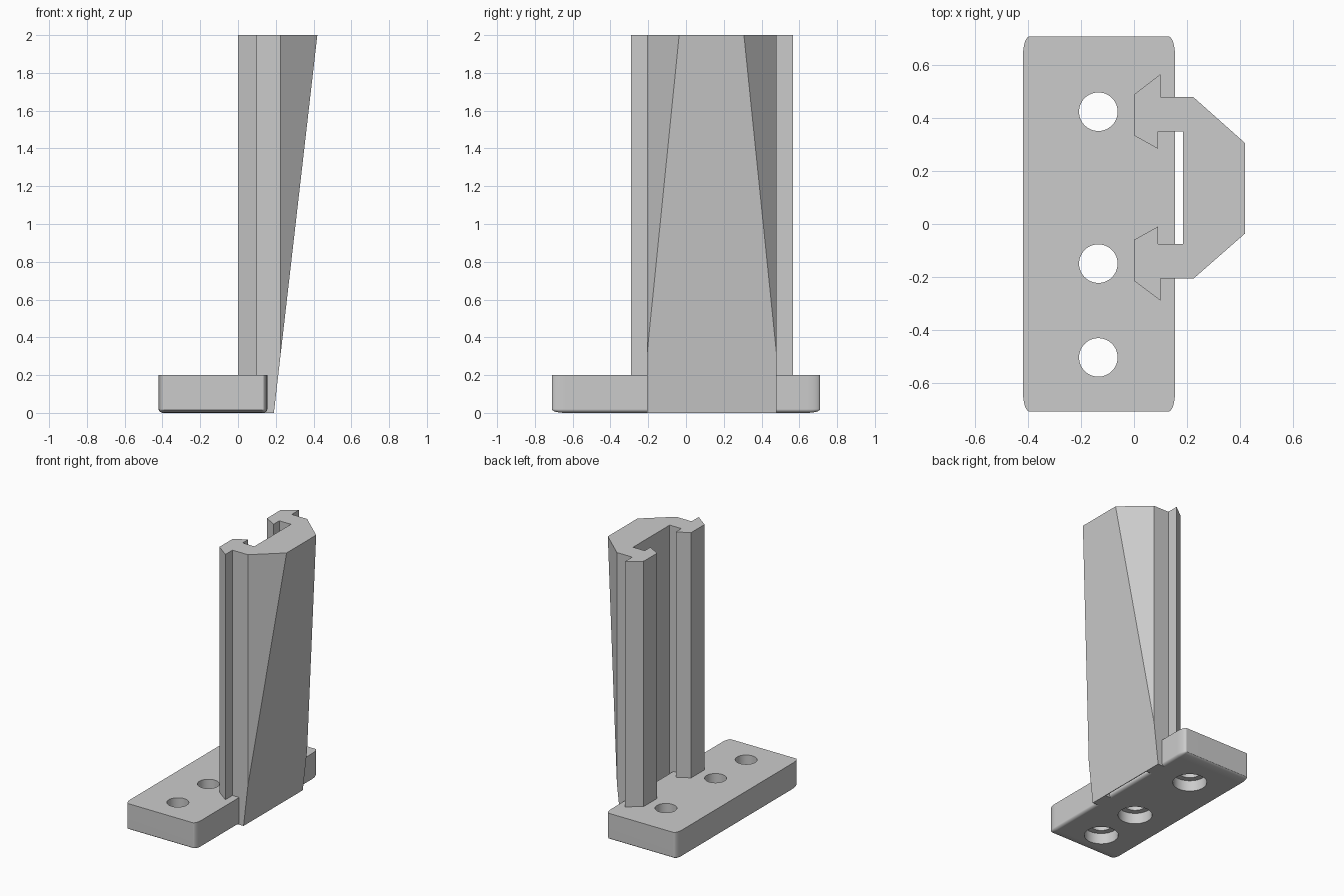
import bpy, bmesh, math
from mathutils import Vector, Matrix

cube = bpy.data.objects.get("Cube")
if cube:
    bpy.data.objects.remove(cube, do_unlink=True)

grey = bpy.data.materials.new("plain_grey")
grey.use_nodes = True
colour = (0.6, 0.6, 0.6, 1)
grey.diffuse_color = colour
grey.node_tree.nodes["Principled BSDF"].inputs["Base Color"].default_value = colour


def make(name, bm):
    bmesh.ops.recalc_face_normals(bm, faces=bm.faces[:])
    mesh = bpy.data.meshes.new(name)
    bm.to_mesh(mesh)
    bm.free()
    mesh.materials.append(grey)
    ob = bpy.data.objects.new(name, mesh)
    bpy.context.collection.objects.link(ob)
    return ob


def combine(target, other, operation):
    mod = target.modifiers.new(other.name, 'BOOLEAN')
    mod.object, mod.operation, mod.solver = other, operation, 'EXACT'
    bpy.context.view_layer.objects.active = target
    bpy.ops.object.modifier_apply(modifier=mod.name)
    bpy.data.objects.remove(other, do_unlink=True)


# Foot plate: rounded upright and bottom edges, sharp top rim
size = Vector((0.575, 1.42, 0.2))
radius = Vector((0.025, 0.07, 0.02))
bm = bmesh.new()
bmesh.ops.create_cube(bm, size=1)
bmesh.ops.scale(bm, vec=[s / r for s, r in zip(size, radius)], verts=bm.verts)
rounded = [e for e in bm.edges if min(v.co.z for v in e.verts) < 0]
bmesh.ops.bevel(bm, geom=rounded, offset=1, offset_type='OFFSET', segments=8,
                profile=0.5, affect='EDGES', clamp_overlap=False)
bmesh.ops.scale(bm, vec=radius, verts=bm.verts)
bmesh.ops.translate(bm, vec=(-0.1325, 0, 0.1), verts=bm.verts)
bracket = make("mounting_bracket", bm)

# Column: rail cross-section, extruded and cut by the sloping front plane
profile = [(0.225, 0.48), (0.45, 0.28), (0.45, -0.01), (0.225, -0.207),
           (0.1, -0.207), (0.1, -0.29), (0, -0.215), (0, -0.06),
           (0.09, -0.01), (0.09, -0.075), (0.185, -0.075), (0.185, 0.35),
           (0.09, 0.35), (0.09, 0.285), (0, 0.335), (0, 0.49),
           (0.1, 0.567), (0.1, 0.48)]
bm = bmesh.new()
section = bm.faces.new([bm.verts.new((x, y, 0)) for x, y in profile])
walls = bmesh.ops.extrude_face_region(bm, geom=[section])["geom"]
bmesh.ops.translate(bm, vec=(0, 0, 2),
                    verts=[g for g in walls if isinstance(g, bmesh.types.BMVert)])
bmesh.ops.recalc_face_normals(bm, faces=bm.faces[:])
cut = bmesh.ops.bisect_plane(bm, geom=bm.verts[:] + bm.edges[:] + bm.faces[:],
                             plane_co=(0.19, 0, 0), plane_no=(2, 0, -0.23),
                             clear_outer=True)["geom_cut"]
bmesh.ops.holes_fill(bm, edges=[g for g in cut if isinstance(g, bmesh.types.BMEdge)],
                     sides=0)
combine(bracket, make("column", bm), 'UNION')

# Screw holes, wider from below
for y in (0.425, -0.15, -0.505):
    for r, low, high in ((0.073, -0.1, 0.3), (0.115, -0.1, 0.08)):
        bm = bmesh.new()
        bmesh.ops.create_cone(bm, cap_ends=True, segments=48, radius1=r, radius2=r,
                              depth=high - low,
                              matrix=Matrix.Translation((-0.135, y, (low + high) / 2)))
        combine(bracket, make("hole_cutter", bm), 'DIFFERENCE')

# Smooth the fillets and bores, keep the rest crisp
bpy.ops.object.select_all(action='DESELECT')
bracket.select_set(True)
bpy.context.view_layer.objects.active = bracket
bpy.ops.object.shade_smooth_by_angle(angle=math.radians(25))
normals = bracket.modifiers.new("even_normals", 'WEIGHTED_NORMAL')
normals.keep_sharp = True
